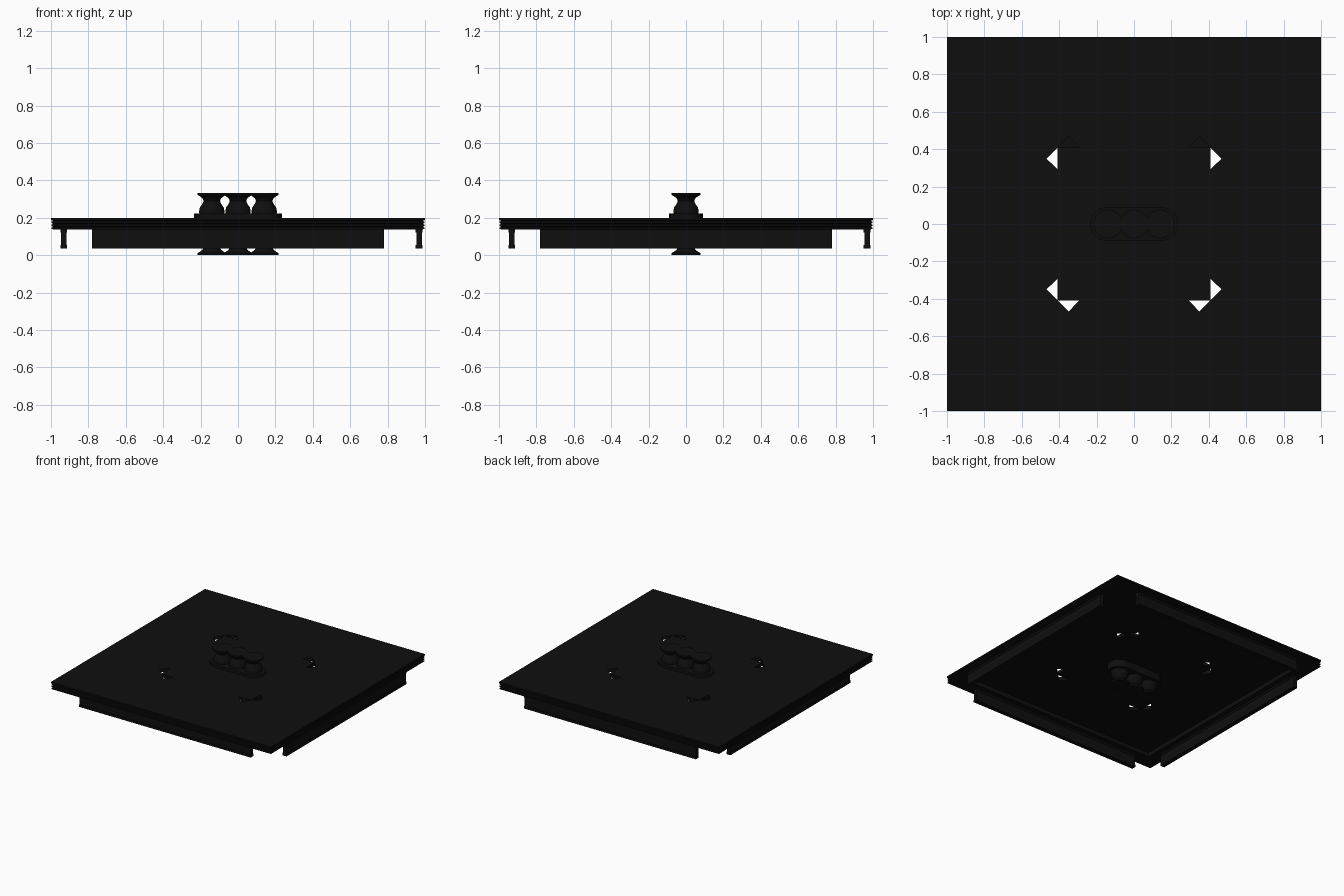
import bpy, bmesh
from math import sin, cos, pi, sqrt, radians

cube = bpy.data.objects.get("Cube")
if cube:
    bpy.data.objects.remove(cube)

black = bpy.data.materials.new("near_black")
black.use_nodes = True
colour = (0.0045, 0.0045, 0.0045, 1)
black.diffuse_color = colour
black.node_tree.nodes["Principled BSDF"].inputs["Base Color"].default_value = colour


def finish(name, bm, smooth=False):
    bmesh.ops.remove_doubles(bm, verts=bm.verts, dist=1e-5)
    bmesh.ops.recalc_face_normals(bm, faces=bm.faces)
    mesh = bpy.data.meshes.new(name)
    bm.to_mesh(mesh)
    bm.free()
    mesh.materials.append(black)
    ob = bpy.data.objects.new(name, mesh)
    bpy.context.collection.objects.link(ob)
    bpy.ops.object.select_all(action='DESELECT')
    ob.select_set(True)
    bpy.context.view_layer.objects.active = ob
    if smooth:
        bpy.ops.object.shade_smooth_by_angle(angle=radians(40))
    return ob


def lathe(name, profile, sides, cx=0, turn=0, scale=1, smooth=False):
    """Turn a profile of (radius, z) that starts and ends on the axis."""
    bm = bmesh.new()
    rings = []
    for r, z in profile:
        rings.append([bm.verts.new((cx + r * scale * cos(turn + 2 * pi * i / sides),
                                    r * scale * sin(turn + 2 * pi * i / sides), z))
                      for i in range(sides)])
    for a, b in zip(rings, rings[1:]):
        for i in range(sides):
            j = (i + 1) % sides
            bm.faces.new((a[i], a[j], b[j], b[i]))
    bmesh.ops.dissolve_degenerate(bm, dist=1e-5, edges=bm.edges)
    return finish(name, bm, smooth)


def prism(name, points, z0, z1):
    """Extrude a flat outline from z0 to z1."""
    bm = bmesh.new()
    face = bm.faces.new([bm.verts.new((x, y, z0)) for x, y in points])
    top = bmesh.ops.extrude_face_region(bm, geom=[face])["geom"]
    verts = [v for v in top if isinstance(v, bmesh.types.BMVert)]
    bmesh.ops.translate(bm, verts=verts, vec=(0, 0, z1 - z0))
    return finish(name, bm)


def rect(x0, x1, y0, y1):
    return [(x0, y0), (x1, y0), (x1, y1), (x0, y1)]


# Square slab with a ribbed edge and a recessed underside
edge = [(1, 0.2), (1, 0.188)]
for k in range(3):
    z = 0.188 - 0.016 * k
    edge += [(0.988, z - 0.004), (0.996, z - 0.008), (0.996, z - 0.016)]
slab = lathe("slab", [(0, 0.2)] + edge + [(0.985, 0.138), (0.87, 0.138),
             (0.87, 0.172), (0, 0.172)], 4, turn=pi / 4, scale=sqrt(2))

# Triangular openings around a central square, two at each corner
for s in (-1, 1):
    for t in (-1, 1):
        side = [(0.41 * s, 0.35 * t - 0.057), (0.41 * s, 0.35 * t + 0.057), (0.468 * s, 0.35 * t)]
        end = [(y, x) for x, y in side]
        for n, tri in enumerate((side, end)):
            cutter = prism("opening_cutter", tri, 0.15, 0.25)
            cutter.hide_render = True
            mod = slab.modifiers.new("opening", 'BOOLEAN')
            mod.operation = 'DIFFERENCE'
            mod.solver = 'EXACT'
            mod.object = cutter
            bpy.context.view_layer.objects.active = slab
            bpy.ops.object.modifier_apply(modifier=mod.name)
            bpy.data.objects.remove(cutter)
            # Thin covers under the rear openings
            if n and s > 0:
                prism("opening_cover", tri, 0.14, 0.145)

# Hanging skirts, one below each edge, with a lip at top and bottom
for name, d in (("near", -0.95), ("far", 0.95)):
    for part, z0, z1, inset in (("skirt", 0.04, 0.14, 0.004),
                                ("skirt_foot", 0.035, 0.055, 0),
                                ("skirt_head", 0.122, 0.14, 0)):
        a, b = d + inset, d + 0.037 - inset
        prism(name + "_x_" + part, rect(a, b, -0.78, 0.78), z0, z1)
        prism(name + "_y_" + part, rect(-0.78, 0.78, a, b), z0, z1)

# Long round-ended base passing through the slab
outline = []
for cx, start in ((0.145, -pi / 2), (-0.145, pi / 2)):
    for i in range(17):
        a = start + pi * i / 16
        outline.append((cx + 0.09 * cos(a), 0.09 * sin(a)))
base = prism("vase_base", outline, 0.112, 0.222)
bpy.ops.object.shade_smooth_by_angle(angle=radians(40))

# Three vases above the slab and their reflections below
vase = [(0, 0.21), (0.066, 0.21), (0.068, 0.235), (0.064, 0.255), (0.05, 0.275),
        (0.044, 0.29), (0.05, 0.305), (0.066, 0.317), (0.077, 0.322),
        (0.077, 0.334), (0, 0.334)]
for i in (-1, 0, 1):
    lathe("upper_vase", vase, 32, cx=0.14 * i, smooth=True)
    lathe("lower_vase", [(r, 0.334 - z) for r, z in vase], 32, cx=0.14 * i, smooth=True)
